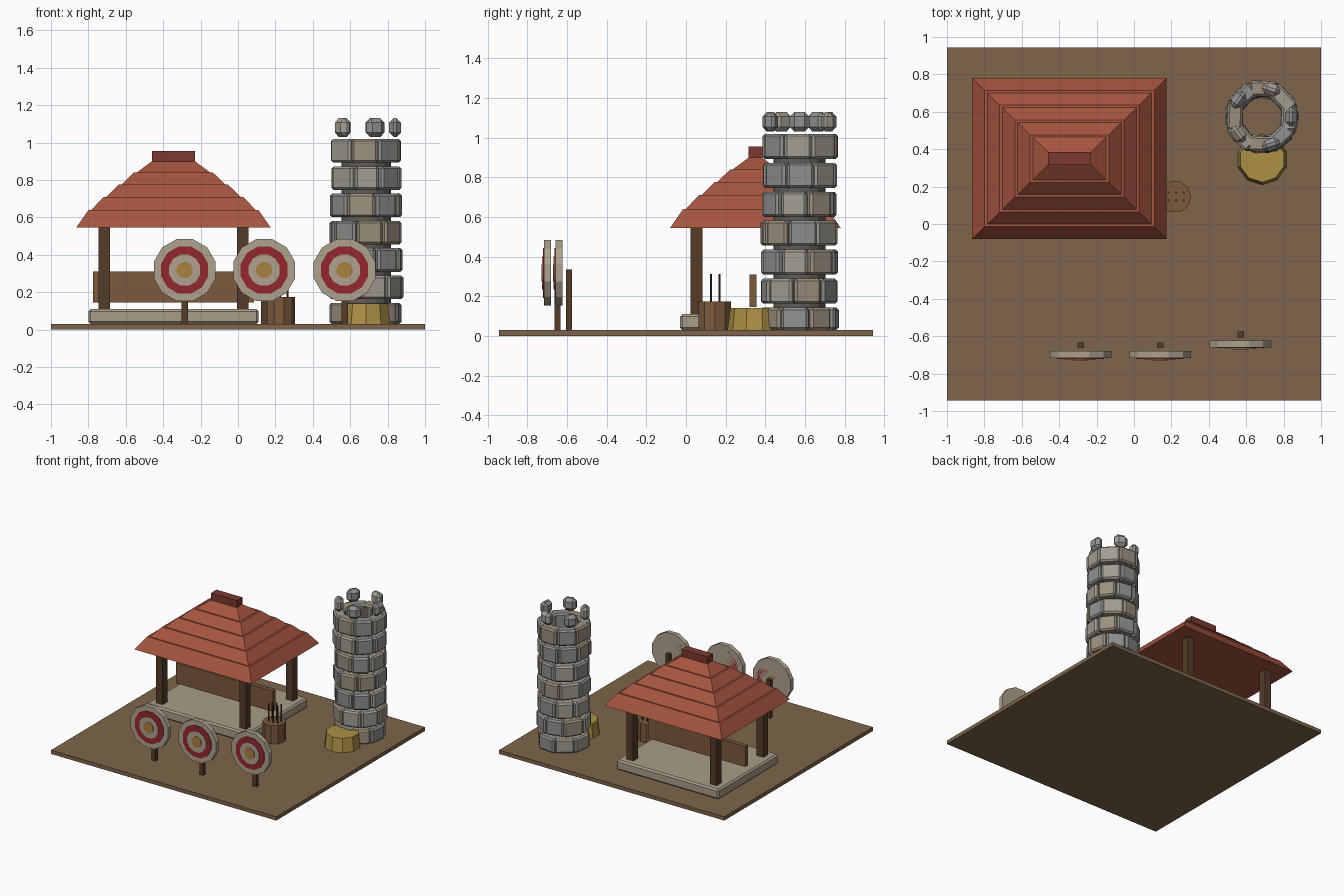
import bpy, random
from math import pi, cos, sin

if "Cube" in bpy.data.objects:
    bpy.data.objects.remove(bpy.data.objects["Cube"])

random.seed(4)


def mat(name, r, g, b):
    m = bpy.data.materials.new(name)
    m.diffuse_color = (r, g, b, 1)
    m.use_nodes = True
    m.node_tree.nodes["Principled BSDF"].inputs["Base Color"].default_value = m.diffuse_color
    return m


DIRT = mat("dirt", 0.21, 0.13, 0.07)
ROOF = mat("roof_tile", 0.38, 0.09, 0.05)
RIDGE = mat("ridge_red", 0.2, 0.04, 0.03)
WOOD = mat("dark_wood", 0.09, 0.045, 0.022)
PLANK = mat("plank", 0.2, 0.1, 0.045)
SLAB = mat("slab", 0.4, 0.34, 0.25)
HAY = mat("hay", 0.42, 0.28, 0.06)
RED = mat("target_red", 0.3, 0.02, 0.025)
CREAM = mat("target_cream", 0.42, 0.36, 0.27)
GOLD = mat("target_gold", 0.4, 0.22, 0.05)
MORTAR = mat("mortar", 0.12, 0.11, 0.1)
STONES = [mat("stone_%d" % i, *c) for i, c in enumerate(
    [(0.28, 0.28, 0.27), (0.36, 0.34, 0.29), (0.33, 0.28, 0.21)])]


def mesh(name, verts, faces, m):
    me = bpy.data.meshes.new(name)
    me.from_pydata(verts, [], faces)
    me.materials.append(m)
    ob = bpy.data.objects.new(name, me)
    bpy.context.collection.objects.link(ob)
    return ob


def bevel(ob, width):
    mod = ob.modifiers.new("bevel", 'BEVEL')
    mod.width = width
    mod.segments = 1
    return ob


def box(name, c, s, m, rot=0, bev=0):
    verts = [(x * s[0] / 2, y * s[1] / 2, z * s[2] / 2)
             for z in (-1, 1) for x, y in ((-1, -1), (1, -1), (1, 1), (-1, 1))]
    ob = mesh(name, verts, prism_faces(4), m)
    ob.location = c
    ob.rotation_euler.z = rot
    return bevel(ob, bev) if bev else ob


def prism_faces(n):
    sides = [(i, (i + 1) % n, n + (i + 1) % n, n + i) for i in range(n)]
    return sides + [tuple(range(n))[::-1], tuple(range(n, 2 * n))]


def prism(name, c, r0, r1, h, n, m, phase=0.0, facing_front=False):
    """n-sided frustum standing on c, or lying along -y when facing_front."""
    verts = [(r * cos(phase + 2 * pi * i / n), r * sin(phase + 2 * pi * i / n), z)
             for r, z in ((r0, 0), (r1, h)) for i in range(n)]
    ob = mesh(name, verts, prism_faces(n), m)
    ob.location = c
    if facing_front:
        ob.rotation_euler.x = pi / 2
    return ob


# ground
box("ground", (0, 0, 0.015), (2, 1.885, 0.03), DIRT)

# pavilion: slab, posts, board
PX, PY = -0.345, 0.35
box("pavilion_floor", (PX, PY, 0.07), (0.91, 0.76, 0.08), SLAB, bev=0.012)
for sx in (-1, 1):
    for sy in (-1, 1):
        box("pavilion_post", (PX + sx * 0.37, PY + sy * 0.297, 0.325),
            (0.06, 0.06, 0.45), WOOD)
box("pavilion_board", (PX, 0.338, 0.228), (0.86, 0.035, 0.165), PLANK)

# stepped hip roof
levels = [0.545, 0.64, 0.71, 0.775, 0.84, 0.90]
for i in range(5):
    wx, wy = 0.52 - 0.081 * i, 0.43 - 0.079 * i
    top = 0.066 if i < 4 else 0.081
    v = [(PX + sx * (wx - d), PY + sy * (wy - d), z)
         for d, z in ((0, levels[i]), (top, levels[i + 1]))
         for sx, sy in ((-1, -1), (1, -1), (1, 1), (-1, 1))]
    mesh("roof_tier", v, prism_faces(4), ROOF)
box("roof_ridge", (PX, PY, 0.925), (0.23, 0.07, 0.06), RIDGE)

# stone tower: hollow mortar core, block courses, crown stones
TX, TY = 0.685, 0.572
n = 16
rings = [(0.132, 0.03), (0.132, 1.0), (0.112, 1.0), (0.112, 0.03)]
v = [(TX + r * cos(2 * pi * i / n), TY + r * sin(2 * pi * i / n), z)
     for r, z in rings for i in range(n)]
f = [(k * n + i, k * n + (i + 1) % n, (k + 1) % 4 * n + (i + 1) % n, (k + 1) % 4 * n + i)
     for k in range(4) for i in range(n)]
mesh("tower_core", v, f, MORTAR)
for course in range(7):
    turn = random.uniform(-0.25, 0.25)
    for k in range(8):
        a = turn + k * pi / 4
        r = 0.145 + random.uniform(-0.005, 0.007)
        low = 0.03 if course == 0 else 0.017 + 0.146 * course
        high = 0.143 + 0.146 * course
        box("tower_block", (TX + r * cos(a), TY + r * sin(a), (low + high) / 2),
            (0.082, random.uniform(0.125, 0.155), high - low),
            random.choice(STONES), rot=a, bev=0.012)
for k in range(5):
    a = k * 2 * pi / 5
    box("crown_stone", (TX + 0.155 * cos(a), TY + 0.155 * sin(a), 1.08),
        (0.065, 0.1, 0.1), STONES[k % 2], rot=a, bev=0.024)

# hay bale beside the tower
prism("hay_bale", (0.685, 0.345, 0.03), 0.136, 0.122, 0.11, 10, HAY, -pi / 2)

# arrow barrel
prism("arrow_barrel", (0.22, 0.145, 0.03), 0.086, 0.086, 0.145, 10, PLANK)
for dx in (-0.04, 0, 0.04):
    for dy in (-0.021, 0.021):
        prism("arrow", (0.225 + dx, 0.147 + dy, 0.1), 0.006, 0.006, 0.212, 6, WOOD)

# archery targets
for x, y in ((-0.285, -0.68), (0.14, -0.68), (0.57, -0.622)):
    box("target_post", (x, y + 0.031, 0.182), (0.034, 0.03, 0.305), WOOD)
    for name, r, depth, m in (("target_disc", 0.171, 0.037, CREAM),
                              ("target_red_ring", 0.13, 0.041, RED),
                              ("target_cream_ring", 0.086, 0.045, CREAM),
                              ("target_bullseye", 0.044, 0.049, GOLD)):
        prism(name, (x, y, 0.318), r, r, depth, 12, m, pi / 12, True)
